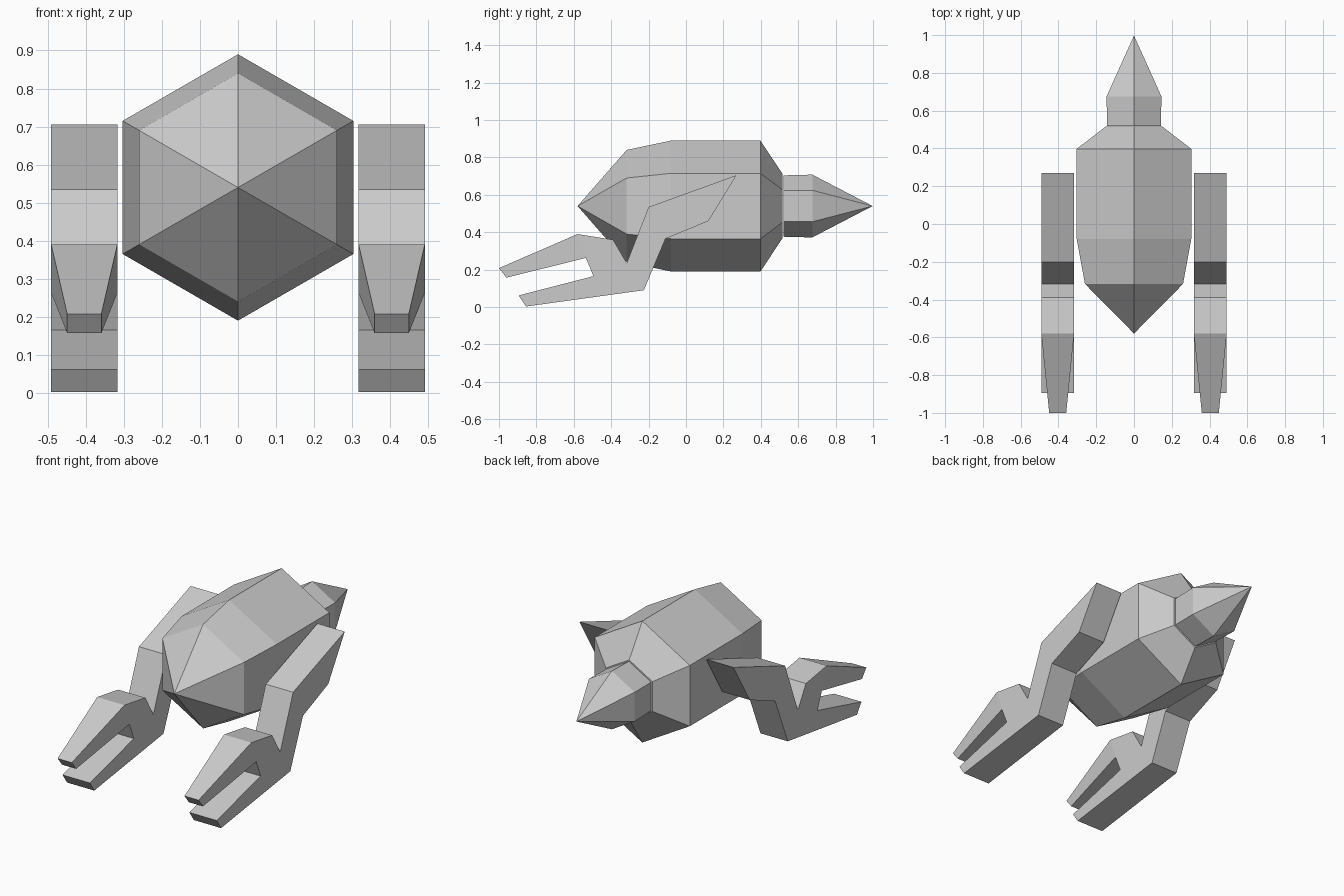
import bpy, bmesh
from math import sin, cos, pi

if "Cube" in bpy.data.objects:
    bpy.data.objects.remove(bpy.data.objects["Cube"])


def finish(name, bm):
    bmesh.ops.recalc_face_normals(bm, faces=bm.faces[:])
    mesh = bpy.data.meshes.new(name)
    bm.to_mesh(mesh)
    bm.free()
    obj = bpy.data.objects.new(name, mesh)
    bpy.context.collection.objects.link(obj)
    return obj


def hex_loft(name, rings, tip_y, z=0.54):
    """Six-sided loft along y from (y, radius) rings, ending in a point."""
    bm = bmesh.new()
    loops = [[bm.verts.new((r * sin(i * pi / 3), y, z + r * cos(i * pi / 3)))
              for i in range(6)] for y, r in rings]
    tip = bm.verts.new((0, tip_y, z))
    for a, b in zip(loops, loops[1:]):
        for i in range(6):
            j = (i + 1) % 6
            bm.faces.new((a[i], a[j], b[j], b[i]))
    for i in range(6):
        bm.faces.new((loops[-1][i], loops[-1][(i + 1) % 6], tip))
    bm.faces.new(loops[0])
    return finish(name, bm)


# Faceted body, pointed at the front
hex_loft("body", [(0.517, 0.171), (0.398, 0.35), (-0.08, 0.35), (-0.317, 0.30)], -0.58)

# Rear cone with its short collar
hex_loft("rear_cone", [(0.52, 0.164), (0.675, 0.168)], 0.998)

# Clawed leg: side profile (y, z), the upper prong narrows at its tip
profile = [(0.27, 0.705), (0.12, 0.46), (-0.11, 0.365), (-0.225, 0.09),
           (-0.855, 0.003), (-0.895, 0.062), (-0.495, 0.165), (-0.535, 0.263),
           (-0.96, 0.157), (-1.0, 0.208), (-0.58, 0.39), (-0.39, 0.36),
           (-0.317, 0.235), (-0.20, 0.535)]
TIP = (8, 9)
bm = bmesh.new()
sides = []
for s in (-1, 1):
    side = [bm.verts.new((0.404 + s * (0.045 if i in TIP else 0.087), y, z))
            for i, (y, z) in enumerate(profile)]
    bm.faces.new([v for i, v in enumerate(side) if i not in TIP])
    bm.faces.new(side[7:11])
    sides.append(side)
n = len(profile)
for i in range(n):
    j = (i + 1) % n
    bm.faces.new((sides[0][i], sides[0][j], sides[1][j], sides[1][i]))
legs = finish("clawed_legs", bm)
legs.modifiers.new("mirror", 'MIRROR')
